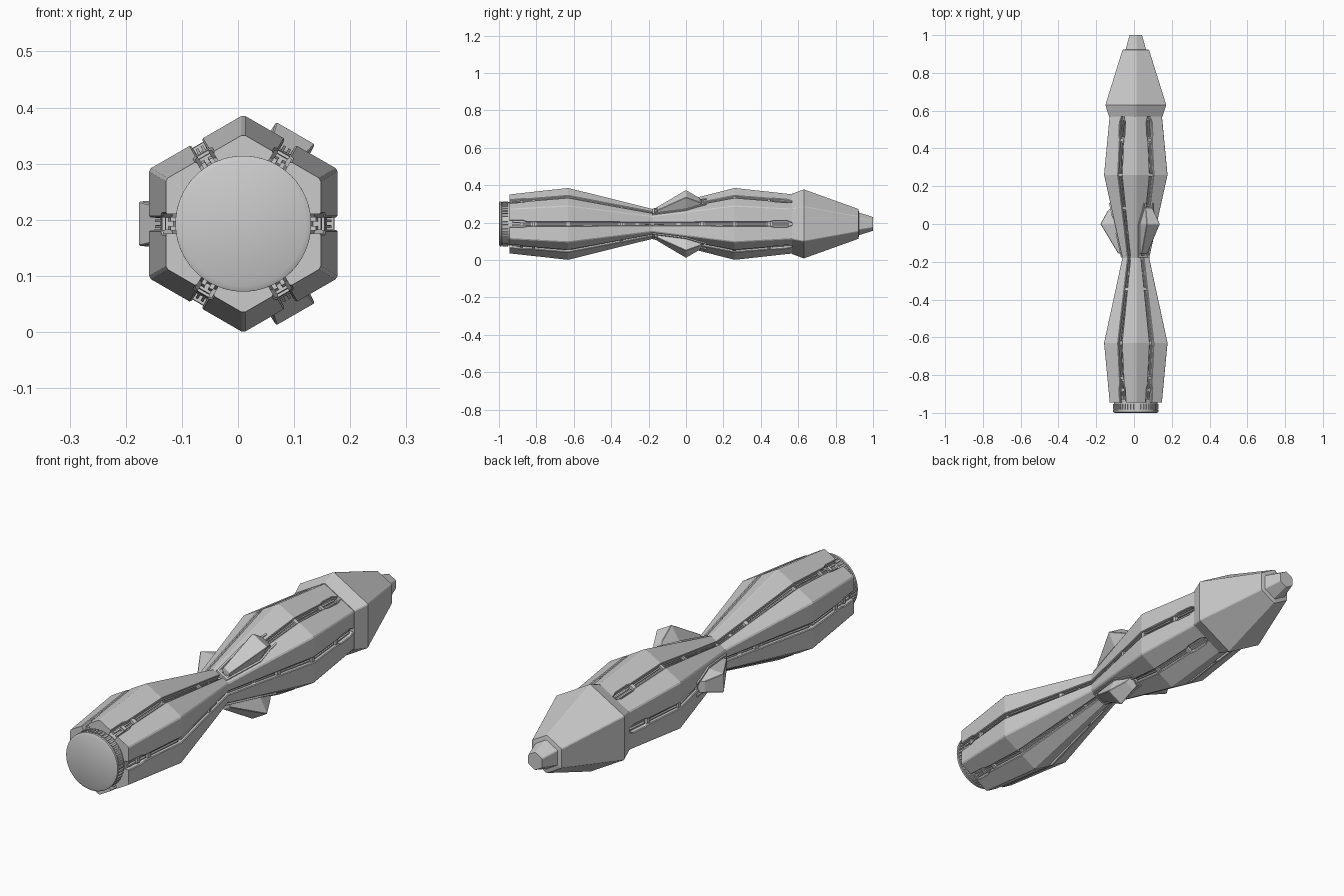
import bpy, bmesh, math
from mathutils import Vector

if "Cube" in bpy.data.objects:
    bpy.data.objects.remove(bpy.data.objects["Cube"])

CX, CZ = 0.0095, 0.193           # long axis of the hull
C30 = math.cos(math.pi / 6)


def pos(ang, r, t, y):
    """Point at distance r along a face normal, t along the face, y along the hull."""
    a = math.radians(ang)
    return Vector((CX + r * math.cos(a) - t * math.sin(a), y,
                   CZ + r * math.sin(a) + t * math.cos(a)))


def add_loft(bm, rings):
    rows = [[bm.verts.new(p) for p in ring] for ring in rings]
    n = len(rows[0])
    for a, b in zip(rows, rows[1:]):
        for i in range(n):
            j = (i + 1) % n
            bm.faces.new((a[i], a[j], b[j], b[i]))
    bm.faces.new(rows[0])
    bm.faces.new(rows[-1])


def finish(bm, name):
    bmesh.ops.recalc_face_normals(bm, faces=bm.faces)
    me = bpy.data.meshes.new(name)
    bm.to_mesh(me)
    bm.free()
    ob = bpy.data.objects.new(name, me)
    bpy.context.collection.objects.link(ob)
    return ob


def interp(table, y):
    for (y0, v0), (y1, v1) in zip(table, table[1:]):
        if y <= y1:
            return v0 + (v1 - v0) * (y - y0) / (y1 - y0)
    return table[-1][1]


# hull apothem and seam half width along y
HULL = [(-0.945, 0.138), (-0.63, 0.168), (-0.18, 0.071), (0.26, 0.168), (0.575, 0.138)]
SEAM = [(-0.945, 0.017), (-0.87, 0.017), (-0.85, 0.011), (-0.63, 0.011), (-0.18, 0.007),
        (0.0, 0.008), (0.26, 0.011), (0.45, 0.011), (0.47, 0.016), (0.54, 0.016),
        (0.56, 0.008), (0.575, 0.008)]
DEPTH = 0.024


def hull(y):
    return interp(HULL, y)


def hexagon(a, y, c=0.0):
    """Hexagon ring with chamfered corners."""
    h = a * math.tan(math.pi / 6) - c
    return [pos(60 * k, a, s * h, y) for k in range(6) for s in (-1, 1)]


# six corner panels, separated by a seam down the middle of every face
for k in range(6):
    bm = bmesh.new()
    a0, a1 = 60 * k, 60 * k + 60
    rings = []
    for y, g in SEAM:
        a = hull(y)
        h = a * math.tan(math.pi / 6) - 0.004
        rings.append([pos(a0, a - DEPTH, g, y), pos(a0, a - 0.003, g, y),
                      pos(a0, a, g + 0.003, y), pos(a0, a, h, y),
                      pos(a1, a, -h, y), pos(a1, a, -g - 0.003, y),
                      pos(a1, a - 0.003, -g, y), pos(a1, a - DEPTH, -g, y)])
    add_loft(bm, rings)
    finish(bm, f"hull_panel_{k + 1}")

# inner core forming the seam floor
bm = bmesh.new()
add_loft(bm, [hexagon(a - DEPTH * 0.8, y, 0.001) for y, a in HULL])
finish(bm, "inner_core")

# rails and small blocks lying in the seams
SPANS = [(-0.93, -0.83), (-0.80, -0.64), (-0.62, -0.36), (-0.33, -0.27), (-0.25, -0.19),
         (-0.17, -0.05), (-0.03, 0.07), (0.10, 0.25), (0.27, 0.43), (0.46, 0.55)]
bm = bmesh.new()
for k in range(6):
    for y0, y1 in SPANS:
        for s in (-1, 1):
            add_loft(bm, [[pos(60 * k, hull(y) - d, s * interp(SEAM, y) * f, y)
                           for d, f in ((0.022, 0.25), (0.010, 0.25), (0.010, 0.7), (0.022, 0.7))]
                          for y in (y0, y1)])
    for y in (-0.88, -0.815, -0.345, 0.085, 0.26, 0.445):
        add_loft(bm, [[pos(60 * k, hull(v) - d, t, v)
                       for d, t in ((0.022, -0.011), (0.005, -0.011), (0.005, 0.011), (0.022, 0.011))]
                      for v in (y - 0.008, y + 0.008)])
finish(bm, "seam_rails")

# nose cone with stepped tip
bm = bmesh.new()
add_loft(bm, [hexagon(R * C30, y, 0.003) for y, R in
              ((0.568, 0.163), (0.63, 0.186), (0.922, 0.081), (0.925, 0.062), (1.0, 0.038))])
finish(bm, "nose_cone")

# pods on three alternate faces, each in a U-shaped frame
POD = [(-0.155, 0.094, 0.018, 0.022), (0.0, 0.187, 0.040, 0.044), (0.07, 0.149, 0.024, 0.028),
       (0.085, 0.128, 0.022, 0.026)]          # y, outer r, outer and base half widths
for i, ang in enumerate((60, 180, 300)):
    bm = bmesh.new()
    add_loft(bm, [[pos(ang, hull(y) - 0.015, -wb, y), pos(ang, r, -wt, y),
                   pos(ang, r, wt, y), pos(ang, hull(y) - 0.015, wb, y)]
                  for y, r, wt, wb in POD])
    bmesh.ops.bevel(bm, geom=[e for e in bm.edges if e.calc_length() > 0.03],
                    offset=0.002, segments=1, affect='EDGES')
    finish(bm, f"pod_{i + 1}")

    bm = bmesh.new()
    for s in (-1, 1):
        add_loft(bm, [[pos(ang, hull(y) - 0.01, s * w, y), pos(ang, hull(y) + 0.007, s * w, y),
                       pos(ang, hull(y) + 0.007, s * (w - 0.007), y),
                       pos(ang, hull(y) - 0.01, s * (w - 0.007), y)]
                      for y, w in ((-0.178, 0.028), (0.0, 0.050), (0.07, 0.034), (0.11, 0.030))])
    add_loft(bm, [[pos(ang, hull(y) + d, t, y) for d, t in
                   ((-0.01, -0.028), (0.007, -0.028), (0.007, 0.028), (-0.01, 0.028))]
                  for y in (-0.178, -0.168)])
    finish(bm, f"pod_frame_{i + 1}")

# round end cap with ribs
bm = bmesh.new()
add_loft(bm, [[pos(360 * k / 64, r, 0, y) for k in range(64)] for y, r in
              ((-0.93, 0.116), (-0.985, 0.116), (-0.986, 0.121), (-0.995, 0.121), (-1.0, 0.111))])
cap = finish(bm, "end_cap")
bm = bmesh.new()
for k in range(48):
    add_loft(bm, [[pos(7.5 * k, r, t, y) for r, t in
                   ((0.112, -0.005), (0.121, -0.004), (0.121, 0.004), (0.112, 0.005))]
                  for y in (-0.982, -0.952)])
finish(bm, "end_cap_ribs")

bpy.ops.object.select_all(action='DESELECT')
cap.select_set(True)
bpy.context.view_layer.objects.active = cap
bpy.ops.object.shade_smooth_by_angle(angle=math.radians(30))
